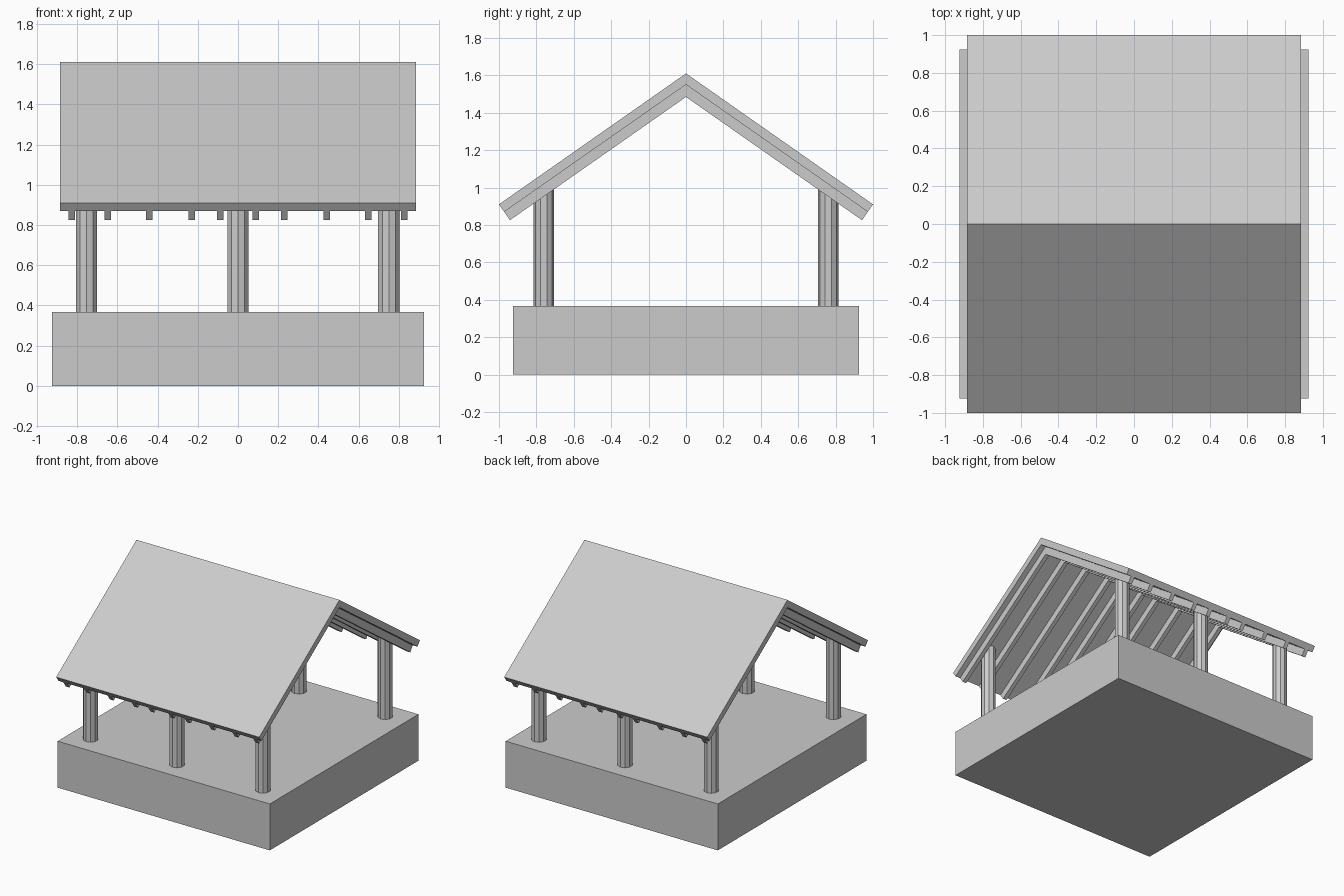
import bpy, bmesh, math

if "Cube" in bpy.data.objects:
    bpy.data.objects.remove(bpy.data.objects["Cube"])

RIDGE, EAVE_Y, EAVE_Z = 1.61, 1.0, 0.91
PITCH = math.atan2(RIDGE - EAVE_Z, EAVE_Y)


def finish(name, bm):
    bmesh.ops.recalc_face_normals(bm, faces=bm.faces)
    mesh = bpy.data.meshes.new(name)
    bm.to_mesh(mesh)
    bm.free()
    obj = bpy.data.objects.new(name, mesh)
    bpy.context.collection.objects.link(obj)
    return obj


def chevron(name, x0, x1, top, bottom):
    """Gable-shaped layer between two depths below the roof surface."""
    def row(d):
        y = EAVE_Y - d * math.sin(PITCH)
        z = EAVE_Z - d * math.cos(PITCH)
        return [(-y, z), (0, RIDGE - d / math.cos(PITCH)), (y, z)]
    profile = row(top) + row(bottom)[::-1]
    bm = bmesh.new()
    a = [bm.verts.new((x0, y, z)) for y, z in profile]
    b = [bm.verts.new((x1, y, z)) for y, z in profile]
    for i, j in ((0, 1), (1, 2)):
        k, l = 5 - i, 5 - j
        for s in (a, b):
            bm.faces.new((s[i], s[j], s[l], s[k]))
    for i in range(6):
        j = (i + 1) % 6
        bm.faces.new((a[i], a[j], b[j], b[i]))
    return finish(name, bm)


def post(name, x, y, radius=0.055, sides=10):
    """Faceted post whose top is cut to the roof slope."""
    bm = bmesh.new()
    bmesh.ops.create_cone(bm, cap_ends=True, segments=sides,
                          radius1=radius, radius2=radius, depth=1)
    for v in bm.verts:
        v.co.x += x
        v.co.y += y
        if v.co.z > 0:
            v.co.z = RIDGE - 0.049 / math.cos(PITCH) - abs(v.co.y) * math.tan(PITCH)
        else:
            v.co.z = 0.365
    return finish(name, bm)


# Base block
bm = bmesh.new()
bmesh.ops.create_cube(bm, size=1)
bmesh.ops.scale(bm, vec=(1.85, 1.85, 0.366), verts=bm.verts)
bmesh.ops.translate(bm, vec=(0, 0, 0.183), verts=bm.verts)
finish("base", bm)

# Six posts
for side, y in (("front", -0.76), ("back", 0.76)):
    for pos, x in (("left", -0.753), ("middle", 0), ("right", 0.75)):
        post(f"{side}_{pos}_post", x, y)

# Roof slab and the rafters under it
chevron("roof", -0.885, 0.885, 0, 0.049)
for i, x in enumerate((0.088, 0.23, 0.442, 0.647, 0.827)):
    for side, s in (("left", -1), ("right", 1)):
        chevron(f"rafter_{side}_{i + 1}", s * x - 0.016, s * x + 0.016, 0.049, 0.103)
